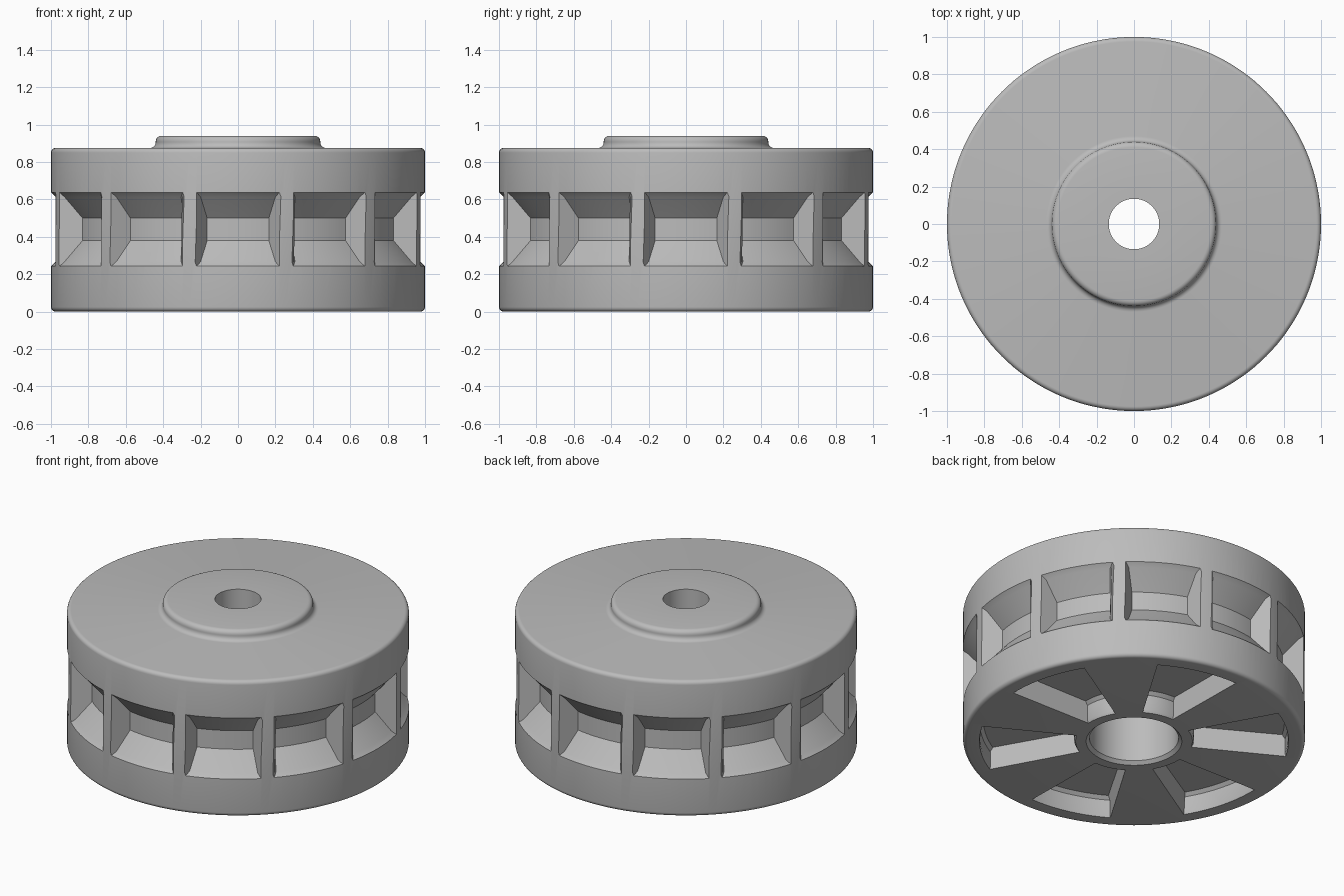
import bpy, bmesh, math
from mathutils import Vector

cube = bpy.data.objects.get("Cube")
if cube:
    bpy.data.objects.remove(cube)

grey = bpy.data.materials.new("plain grey")
grey.use_nodes = True
grey.diffuse_color = (0.5, 0.5, 0.5, 1)
grey.node_tree.nodes["Principled BSDF"].inputs["Base Color"].default_value = (0.5, 0.5, 0.5, 1)


def finish(name, bm):
    bmesh.ops.recalc_face_normals(bm, faces=bm.faces)
    mesh = bpy.data.meshes.new(name)
    bm.to_mesh(mesh)
    bm.free()
    mesh.materials.append(grey)
    obj = bpy.data.objects.new(name, mesh)
    bpy.context.scene.collection.objects.link(obj)
    return obj


def arc(r, z, radius, start, end, n=5):
    """Rounded corner of a profile around the centre (r, z)."""
    angles = [math.radians(start + (end - start) * i / n) for i in range(n + 1)]
    return [(r + radius * math.cos(a), z + radius * math.sin(a)) for a in angles]


def lathe(name, profile, steps=144):
    """Spin a closed (radius, height) profile around the z axis."""
    bm = bmesh.new()
    verts = [bm.verts.new((r, 0, z)) for r, z in profile]
    edges = [bm.edges.new((v, verts[i - 1])) for i, v in enumerate(verts)]
    bmesh.ops.spin(bm, geom=verts + edges, axis=(0, 0, 1), cent=(0, 0, 0),
                   angle=math.tau, steps=steps, use_duplicate=False)
    bmesh.ops.remove_doubles(bm, verts=bm.verts, dist=1e-5)
    return finish(name, bm)


def wedge(bm, centre, layers, n=10):
    """Curved block; each layer holds two arcs (radius, height, half angle)."""
    rows = []
    for r, z, half in layers:
        turn = [centre + half * (2 * i / n - 1) for i in range(n + 1)]
        rows.append([bm.verts.new((r * math.cos(a), r * math.sin(a), z)) for a in turn])
    for j in range(len(rows)):
        a, b = rows[j - 1], rows[j]
        for i in range(n):
            bm.faces.new((a[i], a[i + 1], b[i + 1], b[i]))
    bm.faces.new([row[0] for row in rows])
    bm.faces.new([row[-1] for row in reversed(rows)])


def cut(target, name, bm):
    cutter = finish(name, bm)
    cutter.hide_render = True
    cutter.hide_viewport = True
    cutter.display_type = 'WIRE'
    mod = target.modifiers.new(name, 'BOOLEAN')
    mod.object = cutter
    mod.solver = 'EXACT'


# Wheel body with a raised boss, a shaft hole and a wide bore below
profile = [(0.26, 0.02), (0.28, 0.0)]
profile += arc(0.975, 0.025, 0.025, -90, 0)
profile += arc(0.975, 0.85, 0.025, 0, 90)
profile += arc(0.47, 0.905, 0.03, 270, 180)
profile += arc(0.41, 0.91, 0.03, 0, 90)
profile += [(0.135, 0.94), (0.135, 0.6), (0.26, 0.6)]
wheel = lathe("wheel_body", profile)

# Twelve side windows that narrow inwards
windows = bmesh.new()
for k in range(12):
    wedge(windows, math.radians(30 * k), [
        (0.88, 0.38, math.radians(10.8)), (0.975, 0.268, math.radians(11.8)),
        (0.99, 0.252, math.radians(12.4)), (1.02, 0.225, math.radians(13.6)),
        (1.02, 0.655, math.radians(13.6)), (0.99, 0.628, math.radians(12.4)),
        (0.975, 0.612, math.radians(11.8)), (0.88, 0.50, math.radians(10.8))])
cut(wheel, "window_cutter", windows)

# Six sector pockets in the underside
pockets = bmesh.new()
for k in range(6):
    wedge(pockets, math.radians(15 + 60 * k), [
        (0.33, -0.02, math.radians(17)), (0.91, -0.02, math.radians(16.5)),
        (0.90, 0.015, math.radians(16)), (0.90, 0.115, math.radians(16)),
        (0.88, 0.135, math.radians(15.2)), (0.37, 0.135, math.radians(15)),
        (0.35, 0.115, math.radians(16)), (0.35, 0.015, math.radians(16))])
cut(wheel, "pocket_cutter", pockets)

# Bake the cuts, then shade smooth with sharp edges kept
bpy.context.view_layer.update()
baked = bpy.data.meshes.new_from_object(wheel.evaluated_get(bpy.context.evaluated_depsgraph_get()))
wheel.modifiers.clear()
wheel.data = baked
for name in ("window_cutter", "pocket_cutter"):
    bpy.data.objects.remove(bpy.data.objects[name])
bpy.ops.object.select_all(action='DESELECT')
bpy.context.view_layer.objects.active = wheel
wheel.select_set(True)
bpy.ops.object.shade_smooth_by_angle(angle=math.radians(35))
